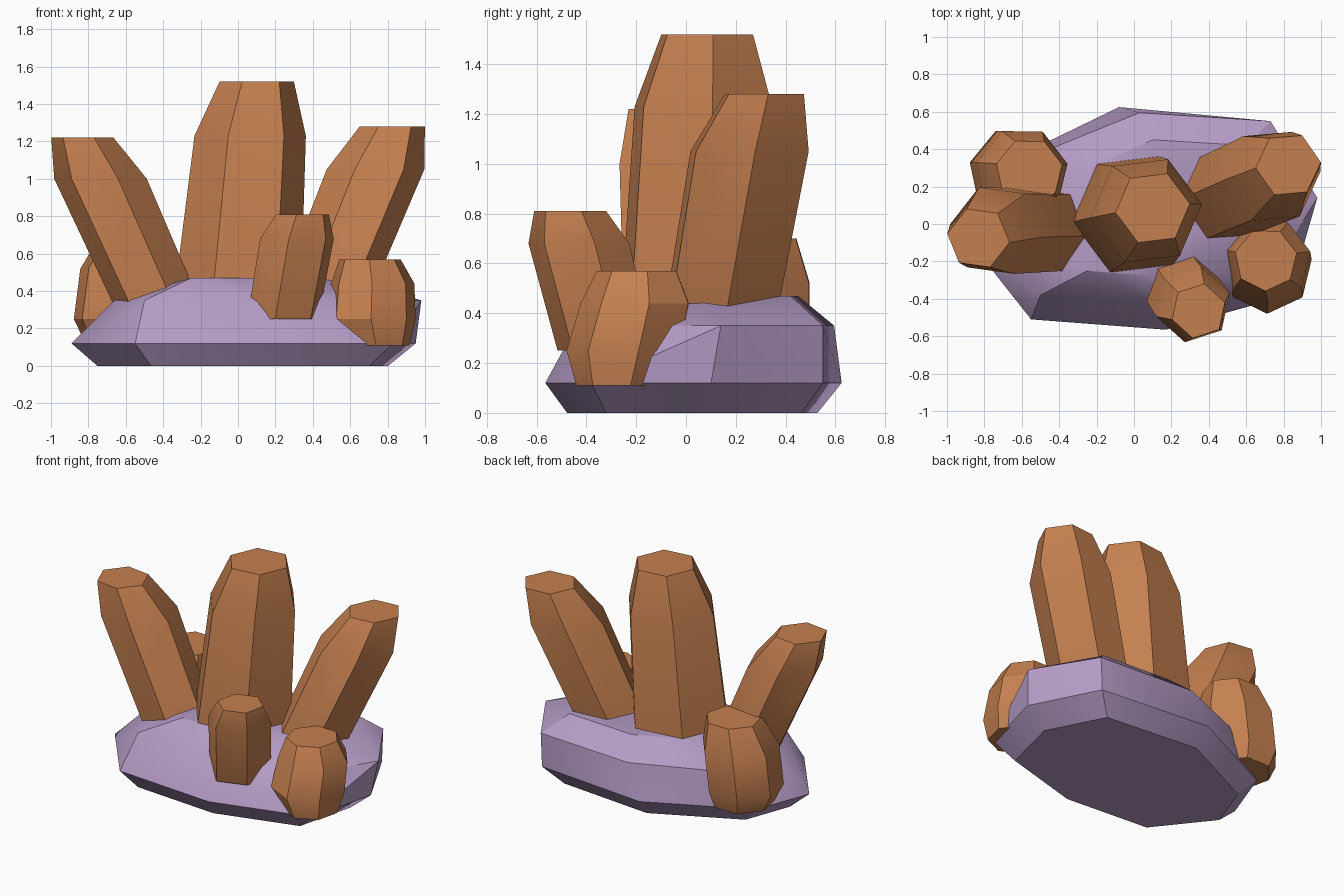
import bpy, bmesh, math

if "Cube" in bpy.data.objects:
    bpy.data.objects.remove(bpy.data.objects["Cube"])


def material(name, rgb):
    m = bpy.data.materials.new(name)
    m.diffuse_color = (*rgb, 1)
    m.use_nodes = True
    m.node_tree.nodes["Principled BSDF"].inputs["Base Color"].default_value = m.diffuse_color
    return m


ORANGE = material("copper_brown", (0.56, 0.215, 0.08))
PURPLE = material("dusty_purple", (0.46, 0.33, 0.56))


def finish(name, bm, mat):
    bmesh.ops.recalc_face_normals(bm, faces=bm.faces)
    me = bpy.data.meshes.new(name)
    bm.to_mesh(me)
    bm.free()
    me.materials.append(mat)
    ob = bpy.data.objects.new(name, me)
    bpy.context.collection.objects.link(ob)
    bpy.ops.object.select_all(action='DESELECT')
    ob.select_set(True)
    bpy.context.view_layer.objects.active = ob
    bpy.ops.object.shade_smooth_by_angle(angle=math.radians(30))


def crystal(name, phase, sides, rings):
    """Level polygon rings (x, y, z, radius) joined from bottom to top."""
    bm = bmesh.new()
    loops = []
    for x, y, z, r in rings:
        angles = [math.radians(phase) + math.tau * i / sides for i in range(sides)]
        loops.append([bm.verts.new((x + r * math.cos(a), y + r * math.sin(a), z))
                      for a in angles])
    for a, b in zip(loops, loops[1:]):
        for i in range(sides):
            j = (i + 1) % sides
            bm.faces.new((a[i], a[j], b[j], b[i]))
    bm.faces.new(loops[0][::-1])
    bm.faces.new(loops[-1])
    finish(name, bm, ORANGE)


# Faceted rock base: convex hull of four outlines
rim = [(-.08, .625), (.72, .55), (.95, .10), (.83, -.38),
       (.17, -.565), (-.55, -.51), (-.89, -.08), (-.75, .30)]
shoulder = [(.03, .595), (.73, .55), (.98, .14), (.72, -.28),
            (.15, -.44), (-.5, -.38), (-.66, -.05), (-.55, .36)]
crown = [(.1, .45), (.6, .42), (.6, .05), (.12, -.28), (-.25, -.25), (-.28, .28)]
bm = bmesh.new()
for outline, z, s in ((rim, 0, .845), (rim, .12, 1), (shoulder, .35, 1), (crown, .47, 1)):
    for x, y in outline:
        bm.verts.new((x * s, y * s, z))
hull = bmesh.ops.convex_hull(bm, input=bm.verts)
bmesh.ops.delete(bm, geom=[v for v in bm.verts if not v.link_faces], context='VERTS')
bmesh.ops.dissolve_limit(bm, angle_limit=math.radians(1), verts=bm.verts, edges=bm.edges)
finish("rock_base", bm, PURPLE)

# Tall crystals
crystal("centre_crystal", 7, 6, [(0, .05, .4, .34), (.065, .07, 1.23, .30), (.10, .085, 1.52, .20)])
crystal("left_crystal", -8, 6, [(-.42, -.03, .3, .235), (-.735, -.035, 1.0, .25),
                                (-.832, -.075, 1.22, .168)])
crystal("right_crystal", 5, 6, [(.47, .14, .4, .25), (.735, .255, 1.05, .262),
                                (.825, .315, 1.28, .175)])
# Short crystals
crystal("front_crystal", 18, 6, [(.24, -.32, .25, .20), (.315, -.43, .68, .207),
                                 (.345, -.465, .81, .148)])
crystal("right_stub", 12, 7, [(.74, -.26, .11, .18), (.715, -.24, .25, .24),
                              (.72, -.195, .44, .228), (.705, -.19, .57, .168)])
crystal("back_left_stub", 12, 7, [(-.63, .28, .14, .20), (-.635, .27, .25, .25),
                                  (-.60, .27, .52, .25), (-.56, .28, .70, .18)])
